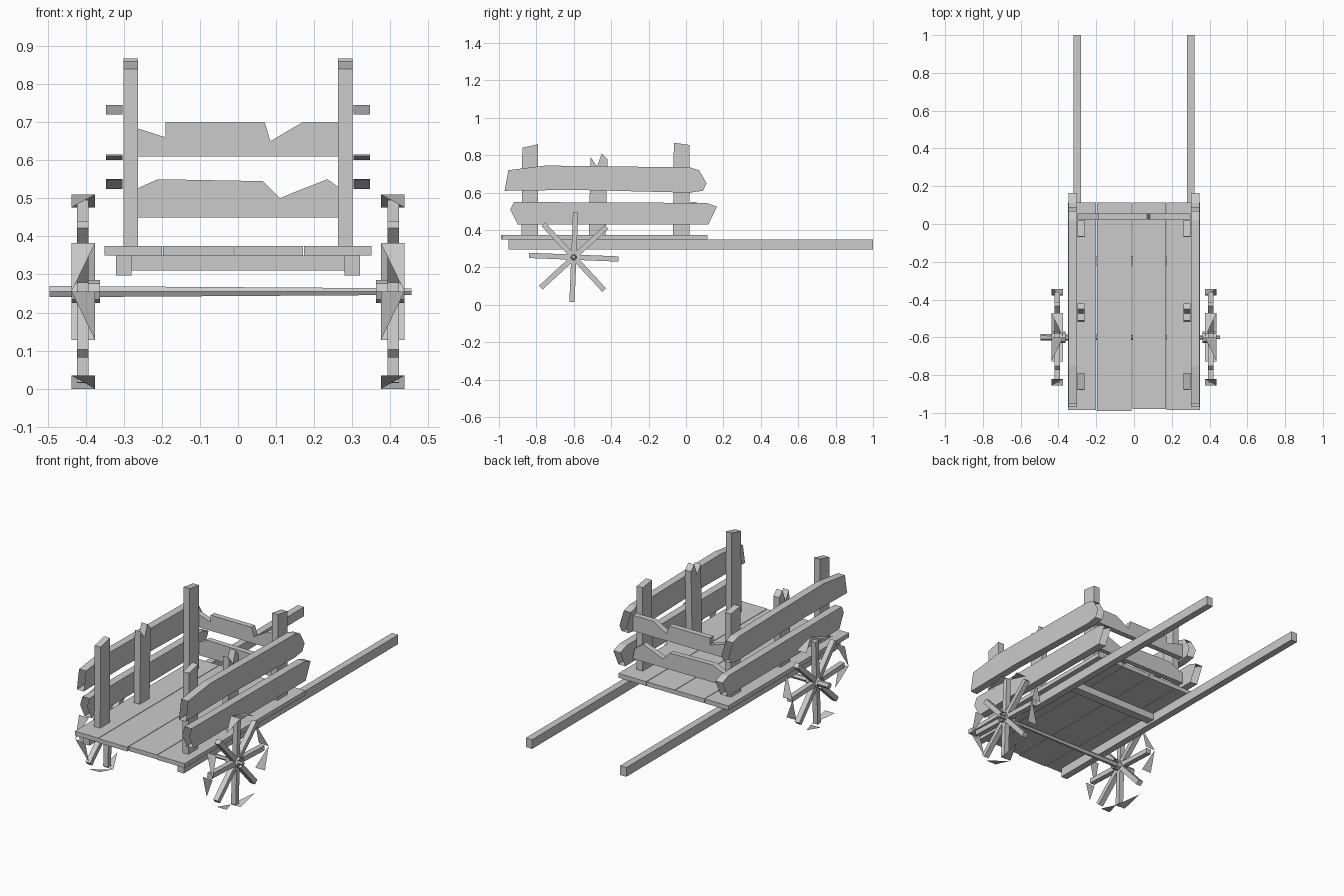
import bpy, bmesh, math
from mathutils import Matrix, Vector

if "Cube" in bpy.data.objects:
    bpy.data.objects.remove(bpy.data.objects["Cube"])


def finish(name, bm):
    mesh = bpy.data.meshes.new(name)
    bm.to_mesh(mesh)
    bm.free()
    ob = bpy.data.objects.new(name, mesh)
    bpy.context.collection.objects.link(ob)
    return ob


def prism(name, outline, axis, lo, hi, open_ends=False):
    """Extrude an outline along x (points are y,z) or along y (points are x,z)."""
    bm = bmesh.new()
    place = (lambda p, t: (t, p[0], p[1])) if axis == 'x' else (lambda p, t: (p[0], t, p[1]))
    a = [bm.verts.new(place(p, lo)) for p in outline]
    b = [bm.verts.new(place(p, hi)) for p in outline]
    bm.faces.new(a)
    bm.faces.new(b)
    n = len(outline)
    for i in range(n):
        j = (i + 1) % n
        bm.faces.new((a[i], a[j], b[j], b[i]))
    bmesh.ops.recalc_face_normals(bm, faces=bm.faces)
    if open_ends:
        ends = [f for f in bm.faces if abs(f.normal.y) > 0.7]
        bmesh.ops.delete(bm, geom=ends, context='FACES')
    return finish(name, bm)


def box(name, x0, x1, y0, y1, z0, z1):
    return prism(name, [(y0, z0), (y1, z0), (y1, z1), (y0, z1)], 'x', x0, x1)


# Bed boards with slightly uneven front ends
boards = [(-0.35, -0.20, -0.985), (-0.197, -0.012, -0.99),
          (-0.009, 0.17, -0.98), (0.173, 0.35, -0.985)]
for i, (x0, x1, front) in enumerate(boards):
    box(f"bed_board_{i + 1}", x0, x1, front, 0.115, 0.35, 0.375)

# Cross beam under the bed
box("cross_beam", -0.29, 0.29, -0.22, -0.17, 0.31, 0.35)

# Worn outlines of posts and side planks (y, z)
posts = {
    "front_post": [(-0.88, 0.37), (-0.79, 0.37), (-0.79, 0.86), (-0.83, 0.85), (-0.875, 0.84)],
    "middle_post": [(-0.52, 0.37), (-0.43, 0.37), (-0.42, 0.78), (-0.45, 0.81),
                    (-0.475, 0.74), (-0.51, 0.79)],
    "rear_post": [(-0.07, 0.37), (0.02, 0.37), (0.02, 0.855), (-0.065, 0.867)],
}
planks = {
    "upper_side_plank": [(-0.97, 0.61), (-0.60, 0.615), (0.02, 0.60), (0.09, 0.61), (0.11, 0.65),
                         (0.07, 0.72), (0.02, 0.735), (-0.75, 0.745), (-0.95, 0.72)],
    "lower_side_plank": [(-0.90, 0.43), (0.12, 0.43), (0.165, 0.525), (0.11, 0.545),
                         (-0.92, 0.55), (-0.94, 0.51)],
}
for side, s in (("left", -1), ("right", 1)):
    box(f"{side}_shaft", s * 0.28, s * 0.32, -0.95, 1.0, 0.297, 0.35)
    for name, outline in posts.items():
        prism(f"{side}_{name}", outline, 'x', s * 0.262, s * 0.30)
    for name, outline in planks.items():
        prism(f"{side}_{name}", outline, 'x', s * 0.303, s * 0.347, open_ends=True)

# Splintered back planks (x, z)
upper = [(-0.30, 0.61), (0.30, 0.61), (0.30, 0.70), (0.17, 0.70), (0.085, 0.65),
         (0.07, 0.70), (-0.19, 0.70), (-0.19, 0.66), (-0.30, 0.695)]
lower = [(-0.30, 0.45), (0.30, 0.45), (0.29, 0.51), (0.235, 0.55), (0.145, 0.515), (0.11, 0.50),
         (0.065, 0.545), (-0.21, 0.55), (-0.30, 0.51)]
prism("upper_back_plank", upper, 'y', 0.023, 0.055)
prism("lower_back_plank", lower, 'y', 0.023, 0.055)

# Axle
CY, CZ, R = -0.60, 0.255, 0.255
bm = bmesh.new()
bmesh.ops.create_cone(bm, cap_ends=True, segments=6, radius1=0.017, radius2=0.010, depth=0.95,
                      matrix=Matrix.Translation((-0.02, CY, CZ)) @ Matrix.Rotation(math.pi / 2, 4, 'Y'))
finish("axle", bm)


def ring_point(x, angle, r):
    return Vector((x, CY + r * math.cos(angle), CZ + r * math.sin(angle)))


for side, s in (("left", -1), ("right", 1)):
    # Eight square spokes
    bm = bmesh.new()
    for k in range(8):
        turn = Matrix.Rotation(k * math.pi / 4 - 0.04, 4, 'X')
        m = (Matrix.Translation((s * 0.407, CY, CZ)) @ turn
             @ Matrix.Translation((0, 0.127, 0)) @ Matrix.Diagonal((0.03, 0.225, 0.028, 1)))
        bmesh.ops.create_cube(bm, size=1, matrix=m)
    finish(f"{side}_wheel_spokes", bm)

    # Open hub sleeve
    bm = bmesh.new()
    bmesh.ops.create_cone(bm, cap_ends=False, segments=8, radius1=0.03, radius2=0.03, depth=0.075,
                          matrix=Matrix.Translation((s * 0.40, CY, CZ)) @ Matrix.Rotation(math.pi / 2, 4, 'Y'))
    finish(f"{side}_wheel_hub", bm)

    # Broken rim: loose slivers left around the wheel
    bm = bmesh.new()
    step = math.pi / 6
    for k in range(12):
        if k % 3 == 1:
            continue
        a0, a1 = (k - 3) * step, (k - 2) * step
        inner, outer = s * 0.375, s * 0.437
        if k % 2:
            inner, outer = outer, inner
        pts = [ring_point(inner, a0, R), ring_point(outer, a0, R), ring_point(outer, a1, R)]
        bm.faces.new([bm.verts.new(p) for p in pts])
    finish(f"{side}_wheel_rim", bm)
